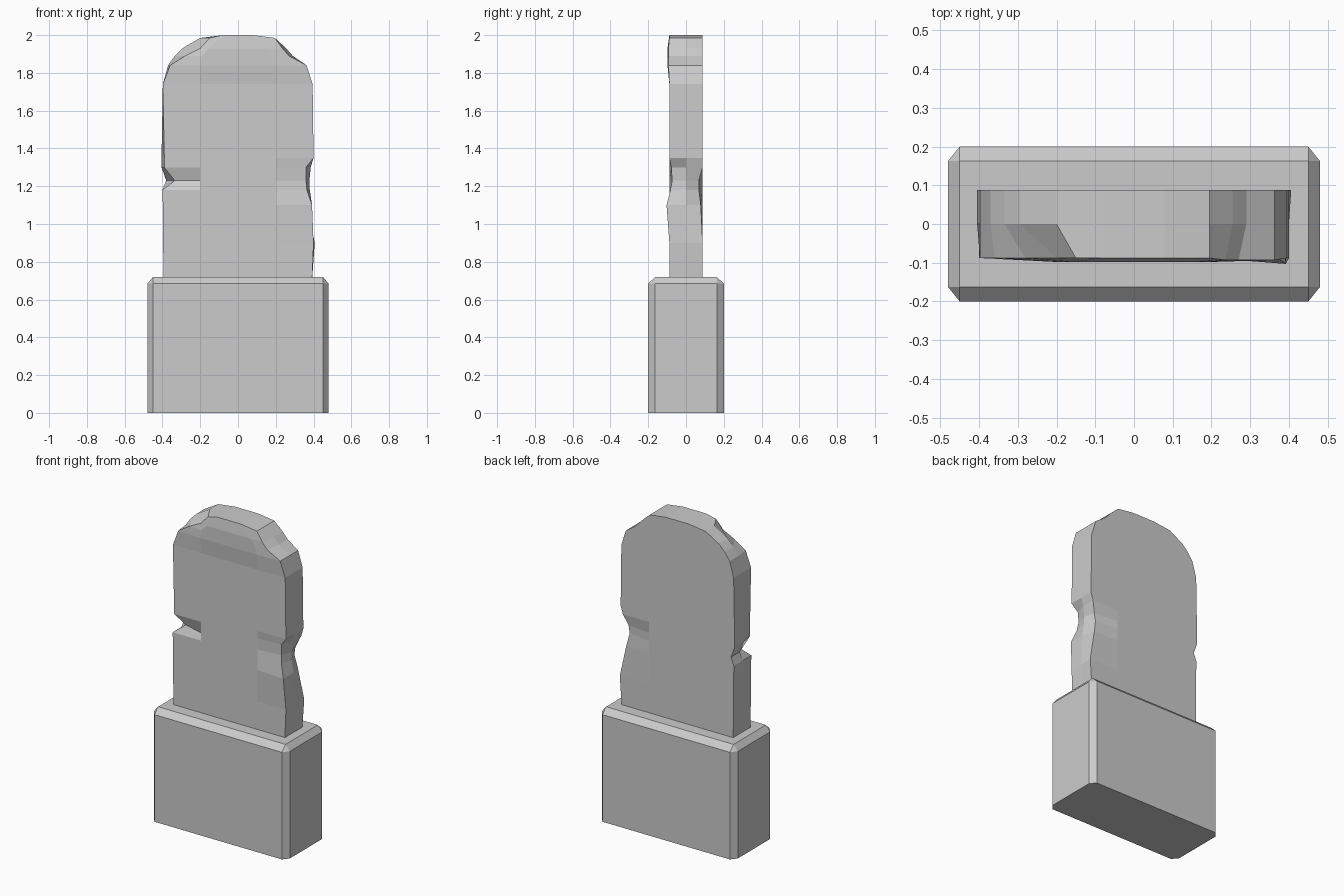
import bpy
import bmesh

default_cube = bpy.data.objects.get("Cube")
if default_cube:
    bpy.data.objects.remove(default_cube, do_unlink=True)

stone = bpy.data.materials.new("grey stone")
stone.use_nodes = True
stone_colour = (0.6, 0.6, 0.6, 1)
stone.diffuse_color = stone_colour
stone.node_tree.nodes["Principled BSDF"].inputs["Base Color"].default_value = stone_colour


def finish(bm, name):
    """Turn a bmesh into a flat shaded stone object."""
    bmesh.ops.recalc_face_normals(bm, faces=bm.faces[:])
    mesh = bpy.data.meshes.new(name)
    bm.to_mesh(mesh)
    bm.free()
    mesh.materials.append(stone)
    obj = bpy.data.objects.new(name, mesh)
    bpy.context.scene.collection.objects.link(obj)
    return obj


# Plinth: a block chamfered on its upright and top edges
half_x, half_y, height = 0.48, 0.2, 0.72
cut_x, cut_y, cut_z = 0.03, 0.037, 0.036
bm = bmesh.new()
for sx in (-1, 1):
    for sy in (-1, 1):
        inner_x, inner_y = sx * (half_x - cut_x), sy * (half_y - cut_y)
        for z in (0, height - cut_z):
            bm.verts.new((inner_x, sy * half_y, z))
            bm.verts.new((sx * half_x, inner_y, z))
        bm.verts.new((inner_x, inner_y, height))
bmesh.ops.convex_hull(bm, input=bm.verts[:])
bmesh.ops.dissolve_limit(bm, angle_limit=0.01, verts=bm.verts[:], edges=bm.edges[:])
finish(bm, "plinth")

# Slab outline, one level per row: height, right edge, left edge
levels = [
    (0.7, -0.395, 0.392),
    (0.9, -0.396, 0.4),
    (1.1, -0.398, 0.392),
    (1.18, -0.4, 0.38),
    (1.23, -0.38, 0.378),
    (1.3, -0.405, 0.385),
    (1.35, -0.405, 0.4),
    (1.74, -0.398, 0.395),
    (1.84, -0.37, 0.363),
    (1.89, -0.335, 0.29),
    (1.93, -0.295, 0.255),
    (1.985, -0.2, 0.195),
]

# Weathered chips: level and corner, with the x and y shift of that corner
chips = {
    (1, "back_left"): (0.006, 0),
    (2, "front_left"): (0, -0.015),
    (2, "back_left"): (-0.025, -0.01),
    (3, "front_left"): (-0.015, 0.005),
    (3, "back_left"): (-0.03, -0.02),
    (4, "front_right"): (0.045, 0.04),
    (4, "front_left"): (-0.018, 0.015),
    (4, "back_left"): (-0.02, -0.02),
    (5, "front_right"): (0.015, 0),
    (5, "front_left"): (-0.025, 0.01),
    (6, "front_right"): (0.015, 0),
    (8, "front_right"): (0.01, 0),
    (9, "front_right"): (0.055, 0),
    (9, "front_left"): (-0.02, 0),
    (10, "front_right"): (0.095, 0),
    (10, "front_left"): (-0.02, 0),
    (11, "front_right"): (0.05, 0),
}

# Slab: loft rings through the levels, with a soft swell near the crown
depth = 0.088
bm = bmesh.new()
rings = []
for i, (z, right, left) in enumerate(levels):
    top = i == len(levels) - 1
    inner = 0.08 if top else min(0.2, left - 0.1)
    inner_z = 2 if top else z
    swell = 0.01 if i in (8, 9, 10) else 0
    ring = {
        "front_right": (right, -depth, z),
        "front_inner_right": (-inner, -depth - swell, inner_z),
        "front_inner_left": (inner, -depth - swell, inner_z),
        "front_left": (left, -depth - swell / 2, z),
        "middle_left": (left, 0, z),
        "back_left": (left, depth, z),
        "back_inner_left": (inner, depth, inner_z),
        "back_inner_right": (-inner, depth, inner_z),
        "back_right": (right, depth, z),
        "middle_right": (right, 0, z),
    }
    verts = []
    for corner, (x, y, h) in ring.items():
        dx, dy = chips.get((i, corner), (0, 0))
        verts.append(bm.verts.new((x + dx, y + dy, h)))
    rings.append(verts)

for lower, upper in zip(rings, rings[1:]):
    for j in range(len(lower)):
        k = (j + 1) % len(lower)
        bm.faces.new((lower[j], lower[k], upper[k], upper[j]))

# Crown faces and hidden underside
crown = rings[-1]
for corners in ((0, 1, 7, 8, 9), (1, 2, 6, 7), (2, 3, 4, 5, 6)):
    bm.faces.new([crown[c] for c in corners])
bm.faces.new(rings[0][::-1])
finish(bm, "headstone_slab")
